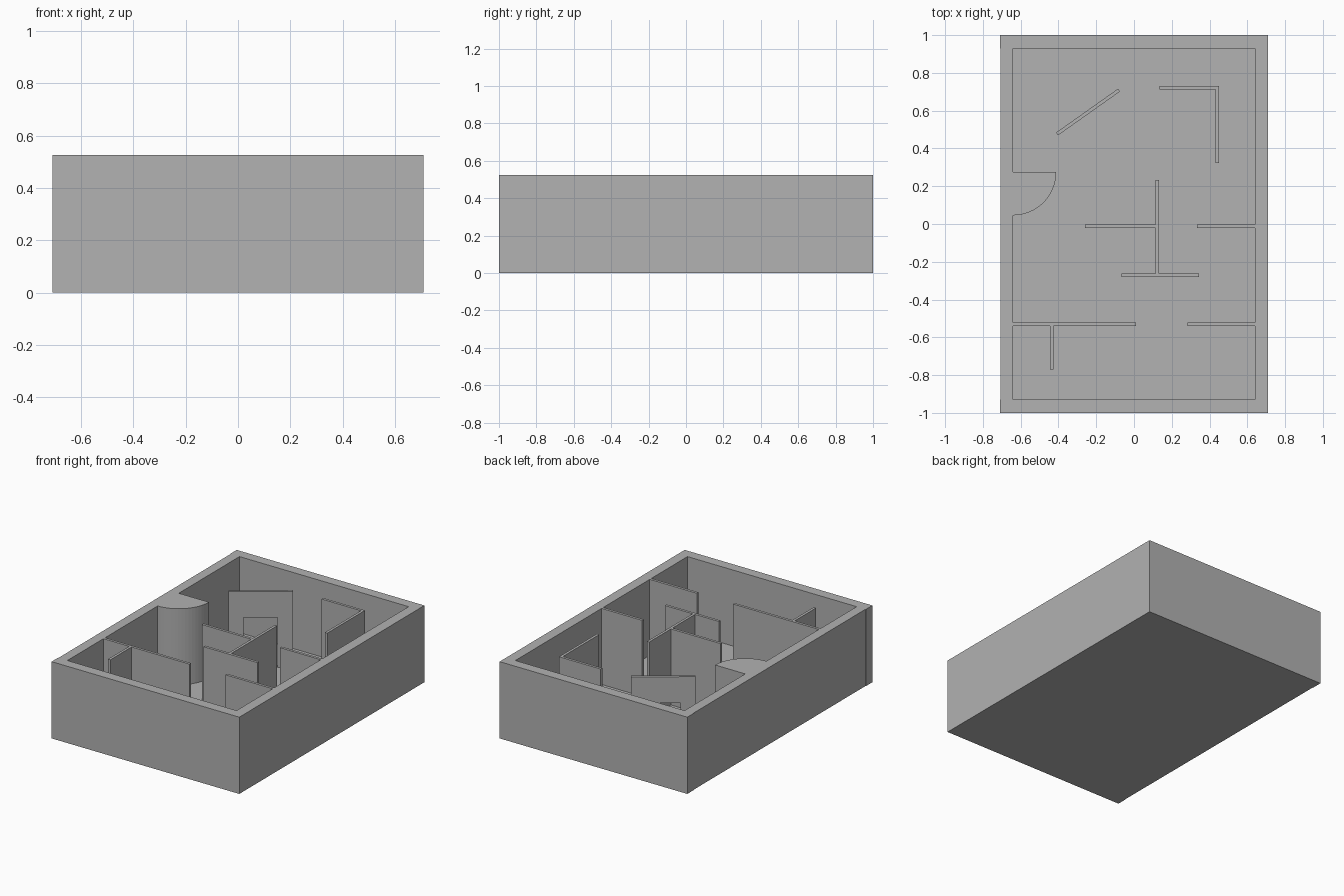
import bpy
import bmesh
from math import cos, sin, pi
from mathutils import Vector

if "Cube" in bpy.data.objects:
    bpy.data.objects.remove(bpy.data.objects["Cube"], do_unlink=True)

HEIGHT = 0.525
FLOOR = 0.005
OUT_X, OUT_Y = 0.71, 1.0
IN_X, IN_Y = 0.64, 0.93
T = 0.018  # partition thickness

grey = bpy.data.materials.new("plain grey")
grey.use_nodes = True
grey.diffuse_color = (0.445, 0.445, 0.445, 1)
grey.node_tree.nodes["Principled BSDF"].inputs["Base Color"].default_value = grey.diffuse_color


def prism(name, outline, direction, depth):
    """Extrude a closed outline of 3D points into a solid."""
    bm = bmesh.new()
    face = bm.faces.new([bm.verts.new(p) for p in outline])
    moved = bmesh.ops.extrude_face_region(bm, geom=[face])
    verts = [g for g in moved["geom"] if isinstance(g, bmesh.types.BMVert)]
    bmesh.ops.translate(bm, verts=verts, vec=Vector(direction) * depth)
    bmesh.ops.recalc_face_normals(bm, faces=bm.faces)
    mesh = bpy.data.meshes.new(name)
    bm.to_mesh(mesh)
    bm.free()
    mesh.materials.append(grey)
    obj = bpy.data.objects.new(name, mesh)
    bpy.context.collection.objects.link(obj)
    return obj


def block(name, x0, x1, y0, y1, z0=FLOOR, z1=HEIGHT):
    outline = [(x0, y0, z0), (x1, y0, z0), (x1, y1, z0), (x0, y1, z0)]
    return prism(name, outline, (0, 0, 1), z1 - z0)


# Floor and thick outer walls; the right wall sits slightly back
RIGHT_X = -OUT_X + 0.003
block("floor", -IN_X, IN_X, -IN_Y, IN_Y, 0, FLOOR)
block("front_wall", -OUT_X, OUT_X, -OUT_Y, -IN_Y, 0)
block("back_wall", -OUT_X, OUT_X, IN_Y, OUT_Y, 0)
block("left_wall", IN_X, OUT_X, -IN_Y, IN_Y, 0)
block("right_wall", RIGHT_X, -IN_X, -IN_Y, IN_Y, 0)

# Partitions of the front room
block("front_partition_right", -IN_X, 0.01, -0.54, -0.54 + T)
block("front_partition_left", 0.284, IN_X, -0.54, -0.54 + T)
block("front_stub", -0.445, -0.445 + T, -0.77, -0.54)

# Partitions of the middle rooms
block("spine_partition", 0.115, 0.115 + T, -0.262, 0.232)
block("spine_arm", -0.26, 0.115, -0.02, -0.02 + T)
block("spine_foot", -0.065, 0.343, -0.262 - T, -0.262)
block("middle_partition_left", 0.333, IN_X, -0.02, -0.02 + T)

# Corner screen in the back room
block("corner_screen_back", 0.135, 0.45, 0.73 - T, 0.73)
block("corner_screen_side", 0.45 - T, 0.45, 0.322, 0.73 - T)

# Quarter-round column against the right wall
centre, radius, steps = Vector((-IN_X, 0.274, FLOOR)), 0.228, 16
arc = [centre + radius * Vector((cos(a), sin(a), 0))
       for a in (-pi / 2 * (1 - i / steps) for i in range(steps + 1))]
prism("quarter_column", [centre] + arc, (0, 0, 1), HEIGHT - FLOOR)

# Diagonal partition with a doorway
start, end = Vector((-0.407, 0.477, 0)), Vector((-0.079, 0.709, 0))
along = end - start
normal = Vector((-along.y, along.x, 0)).normalized()
DOOR_A, DOOR_B, DOOR_TOP = 0.23, 0.76, 0.347
profile = [(0, FLOOR), (DOOR_A, FLOOR), (DOOR_A, DOOR_TOP), (DOOR_B, DOOR_TOP),
           (DOOR_B, FLOOR), (1, FLOOR), (1, HEIGHT), (0, HEIGHT)]
outline = [start + along * f - normal * T / 2 + Vector((0, 0, z)) for f, z in profile]
prism("diagonal_partition", outline, normal, T)
